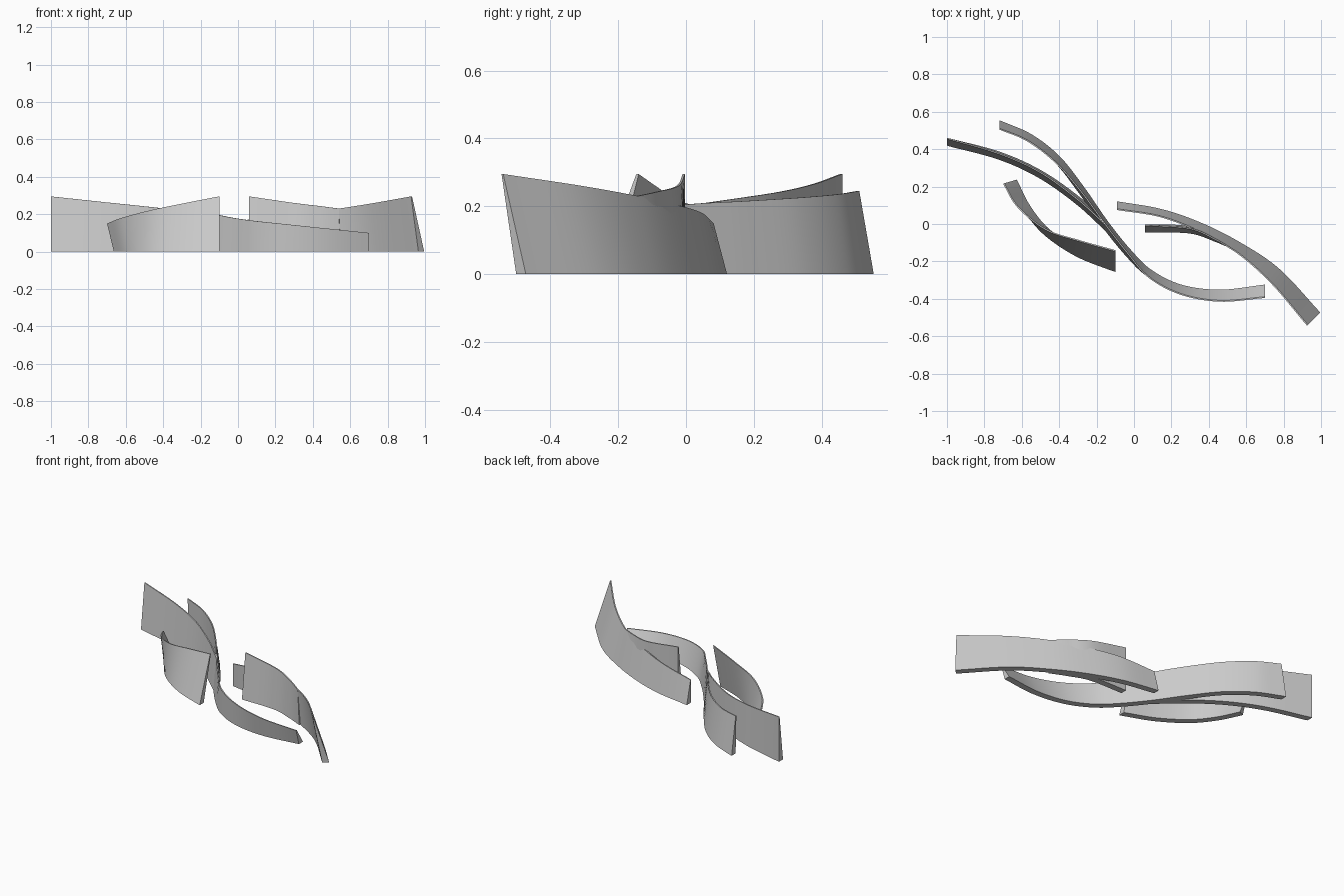
import bpy
import bmesh
import math
from mathutils import Vector

cube = bpy.data.objects.get("Cube")
if cube:
    bpy.data.objects.remove(cube, do_unlink=True)

BASE_THICKNESS = 0.042
TOP_THICKNESS = 0.007
STEPS = 10

# One plain grey for every wall
grey = bpy.data.materials.new("plain_grey")
grey.use_nodes = True
grey.diffuse_color = (0.6, 0.6, 0.6, 1)
grey.node_tree.nodes["Principled BSDF"].inputs["Base Color"].default_value = grey.diffuse_color


def smooth_path(stations):
    """Catmull-Rom interpolation through all the station values."""
    pts = [Vector(s) for s in stations]
    pts = [2 * pts[0] - pts[1]] + pts + [2 * pts[-1] - pts[-2]]
    path = []
    for a, b, c, d in zip(pts, pts[1:], pts[2:], pts[3:]):
        for i in range(STEPS):
            t = i / STEPS
            path.append(0.5 * (2 * b + (c - a) * t + (2 * a - 5 * b + 4 * c - d) * t ** 2
                               + (3 * b - a - 3 * c + d) * t ** 3))
    path.append(pts[-2])
    return path


def leaning_wall(name, stations, square_start=True, square_end=True):
    """Wedge-shaped wall; a station is base x, base y, top x, top y, top height.
    A square end is cut off across the x axis."""
    path = smooth_path(stations)
    last = len(path) - 1
    bm = bmesh.new()
    rings = []
    for i, (bx, by, tx, ty, height) in enumerate(path):
        before, after = path[max(i - 1, 0)], path[min(i + 1, last)]
        normal = Vector((before[1] - after[1], after[0] - before[0], 0)).normalized()
        if (i == 0 and square_start) or (i == last and square_end):
            normal = Vector((0, 1, 0))
        base, top = Vector((bx, by, 0)), Vector((tx, ty, height))
        low, high = normal * BASE_THICKNESS / 2, normal * TOP_THICKNESS / 2
        rings.append([bm.verts.new(p) for p in (base - low, base + low, top + high, top - high)])
    for r, s in zip(rings, rings[1:]):
        for k in range(4):
            n = (k + 1) % 4
            bm.faces.new((r[k], r[n], s[n], s[k]))
    bm.faces.new(rings[0])
    bm.faces.new(rings[-1])
    bmesh.ops.recalc_face_normals(bm, faces=bm.faces)
    mesh = bpy.data.meshes.new(name)
    bm.to_mesh(mesh)
    bm.free()
    mesh.materials.append(grey)
    wall = bpy.data.objects.new(name, mesh)
    bpy.context.collection.objects.link(wall)
    bpy.ops.object.select_all(action="DESELECT")
    wall.select_set(True)
    bpy.context.view_layer.objects.active = wall
    bpy.ops.object.shade_smooth_by_angle(angle=math.radians(30))


# Long S-shaped wall, falling towards the front
leaning_wall("s_curve_wall", [
    (-.72, .533, -.72, .508, .245),
    (-.556, .46, -.57, .445, .235),
    (-.41, .345, -.42, .33, .225),
    (-.28, .18, -.28, .17, .215),
    (-.155, 0, -.155, 0, .205),
    (-.03, -.155, -.035, -.155, .182),
    (.085, -.265, .08, -.285, .165),
    (.25, -.345, .25, -.375, .147),
    (.46, -.372, .46, -.412, .125),
    (.7, -.345, .7, -.392, .1),
])

# Branch that joins the S-shaped wall at its middle
leaning_wall("right_branch_wall", [
    (-1, .44, -1, .458, .295),
    (-.72, .365, -.72, .375, .265),
    (-.5, .265, -.5, .275, .242),
    (-.3, .125, -.3, .13, .22),
    (-.14, -.02, -.145, -.01, .2),
], square_end=False)

# Free-standing twisted wall at the front
leaning_wall("front_twisted_wall", [
    (-.645, .228, -.697, .216, .15),
    (-.575, .09, -.62, .09, .18),
    (-.47, -.04, -.47, -.03, .22),
    (-.3, -.155, -.29, -.09, .258),
    (-.1, -.235, -.1, -.143, .295),
], square_start=False)

# Long arched wall, rising outwards
leaning_wall("left_arched_wall", [
    (-.09, .1, -.09, .078, .15),
    (.14, .06, .14, .04, .182),
    (.345, -.01, .35, -.04, .206),
    (.555, -.115, .54, -.145, .23),
    (.765, -.257, .73, -.31, .26),
    (.98, -.487, .928, -.542, .295),
], square_end=False)

# Short branch that joins the arched wall
leaning_wall("left_branch_wall", [
    (.06, -.024, .06, -.006, .295),
    (.3, -.03, .3, -.025, .26),
    (.44, -.075, .44, -.085, .243),
    (.555, -.125, .54, -.145, .23),
], square_end=False)
